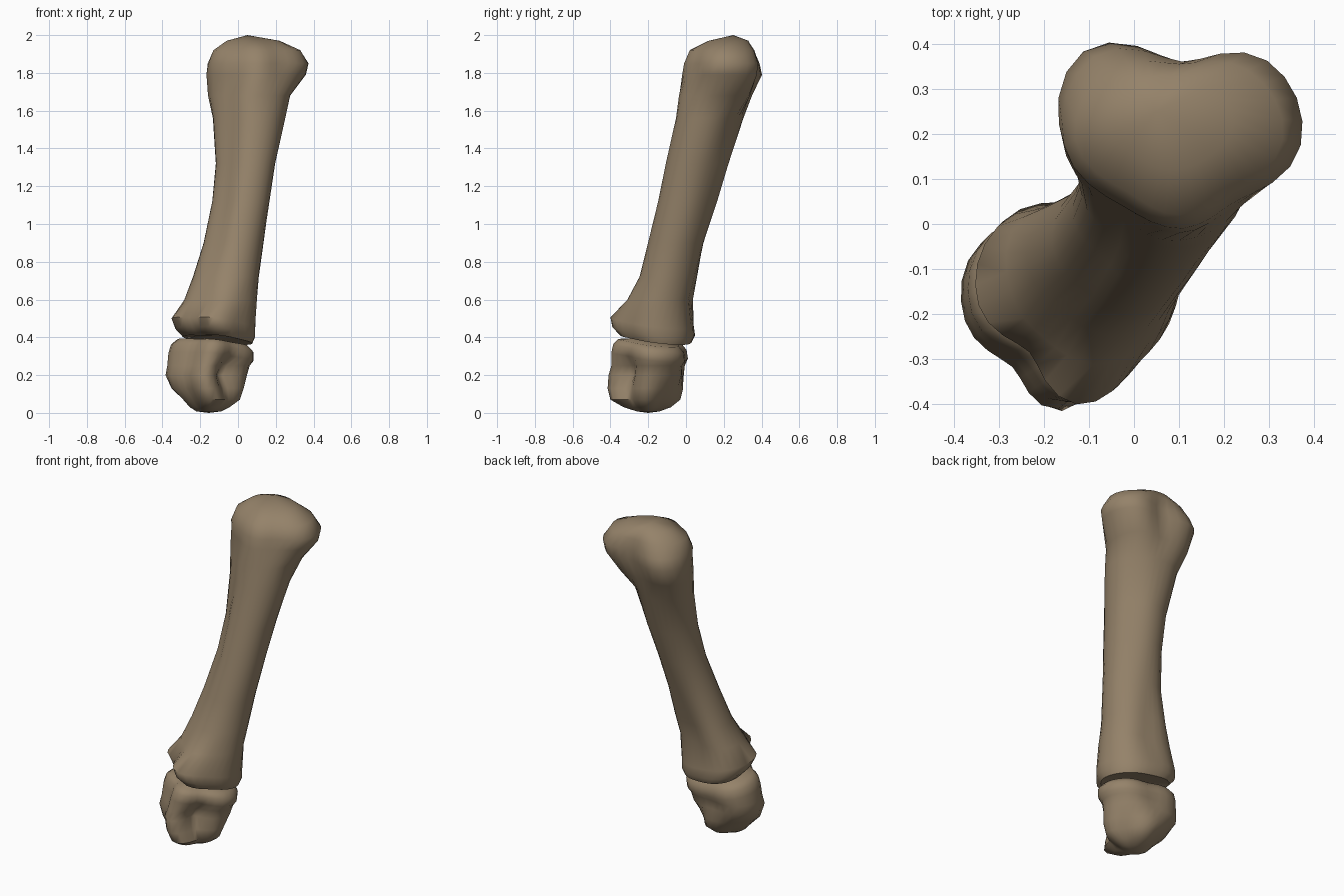
import bpy, math

bone = bpy.data.materials.new("bone_brown")
bone.diffuse_color = (0.30, 0.225, 0.143, 1)

SEG = 32
R2 = math.sqrt(2)


def ring(section, tilt_below, tilt):
    """One cross-section. Limits along x, y and the two diagonals p=(x+y), q=(y-x)."""
    z, x0, x1, y0, y1, p0, p1, q0, q1 = section
    cx, cy = (x0 + x1) / 2, (y0 + y1) / 2
    cp, cq = (cx + cy) / R2, (cy - cx) / R2
    radii = [x1 - cx, p1 - cp, y1 - cy, q1 - cq, cx - x0, cp - p0, cy - y0, cq - q0]
    pts = []
    for i in range(SEG):
        t = i * 8 / SEG
        k, f = int(t), t - int(t)
        a, b, c, d = (radii[(k + j) % 8] for j in (-1, 0, 1, 2))
        r = b + 0.5 * f * (c - a + f * (2 * a - 5 * b + 4 * c - d + f * (3 * (b - c) + d - a)))
        ang = 2 * math.pi * i / SEG
        dx, dy = r * math.cos(ang), r * math.sin(ang)
        lo, hi = tilt_below
        dz = -tilt * (dx + dy) / R2 if lo < z < hi else 0
        pts.append((cx + dx, cy + dy, z + dz))
    return pts


def loft(name, sections, tilt_range, tilt, cap_low, cap_high):
    verts, faces = [], []
    for s in sections:
        verts += ring(s, tilt_range, tilt)
    n = len(sections)
    for j in range(n - 1):
        for i in range(SEG):
            k = (i + 1) % SEG
            faces.append((j * SEG + i, j * SEG + k, (j + 1) * SEG + k, (j + 1) * SEG + i))
    lo, hi = len(verts), len(verts) + 1
    verts += [cap_low, cap_high]
    top = (n - 1) * SEG
    for i in range(SEG):
        k = (i + 1) % SEG
        faces.append((lo, k, i))
        faces.append((hi, top + i, top + k))
    me = bpy.data.meshes.new(name)
    me.from_pydata(verts, [], faces)
    me.materials.append(bone)
    ob = bpy.data.objects.new(name, me)
    bpy.context.collection.objects.link(ob)
    bpy.ops.object.select_all(action='DESELECT')
    ob.select_set(True)
    bpy.context.view_layer.objects.active = ob
    bpy.ops.object.shade_smooth_by_angle(angle=math.radians(50))


# long shaft with flared lower end and notched, triangular upper head
shaft = [
    (0.390, -0.28, 0.075, -0.35, 0.025, -0.31, 0.00, -0.20, 0.18),
    (0.430, -0.32, 0.09, -0.39, 0.045, -0.35, 0.015, -0.225, 0.21),
    (0.480, -0.345, 0.09, -0.40, 0.04, -0.365, 0.015, -0.225, 0.21),
    (0.600, -0.275, 0.10, -0.31, 0.02, -0.32, 0.02, -0.21, 0.185),
    (0.720, -0.235, 0.11, -0.245, 0.05, -0.25, 0.05, -0.19, 0.165),
    (0.900, -0.18, 0.135, -0.20, 0.09, -0.18, 0.09, -0.18, 0.145),
    (1.120, -0.135, 0.165, -0.145, 0.165, -0.10, 0.155, -0.17, 0.155),
    (1.320, -0.115, 0.195, -0.105, 0.225, -0.055, 0.22, -0.16, 0.185),
    (1.560, -0.13, 0.25, -0.05, 0.30, -0.015, 0.29, -0.15, 0.25),
    (1.680, -0.15, 0.275, -0.035, 0.335, 0.00, 0.38, -0.14, 0.31),
    (1.790, -0.155, 0.355, -0.02, 0.36, 0.01, 0.455, -0.13, 0.35),
    (1.850, -0.155, 0.37, -0.01, 0.36, 0.01, 0.465, -0.125, 0.325),
    (1.920, -0.13, 0.33, 0.02, 0.355, 0.04, 0.42, -0.10, 0.28),
    (1.970, -0.06, 0.22, 0.12, 0.33, 0.11, 0.33, -0.01, 0.22),
]
loft("bone_shaft", shaft, (0, 0.5), 0.16, (-0.11, -0.17, 0.41), (0.05, 0.25, 2.0))

# small separate end bone with a hollow in its right side
end_bone = [
    (0.008, -0.22, -0.09, -0.26, -0.14, -0.30, -0.20, -0.08, 0.02),
    (0.030, -0.255, -0.045, -0.33, -0.08, -0.33, -0.16, -0.12, 0.06),
    (0.070, -0.29, 0.01, -0.40, -0.03, -0.37, -0.12, -0.16, 0.10),
    (0.130, -0.35, 0.03, -0.415, -0.015, -0.40, -0.09, -0.155, 0.16),
    (0.200, -0.375, 0.04, -0.41, -0.02, -0.415, -0.05, -0.12, 0.21),
    (0.250, -0.365, 0.055, -0.395, -0.02, -0.40, -0.035, -0.135, 0.21),
    (0.300, -0.36, 0.08, -0.395, 0.0, -0.385, -0.02, -0.19, 0.21),
    (0.345, -0.345, 0.08, -0.385, -0.01, -0.37, -0.015, -0.20, 0.20),
    (0.375, -0.31, 0.05, -0.36, -0.04, -0.345, -0.04, -0.18, 0.17),
]
loft("end_bone", end_bone, (0.28, 0.5), 0.14, (-0.155, -0.2, 0.0), (-0.14, -0.19, 0.395))
